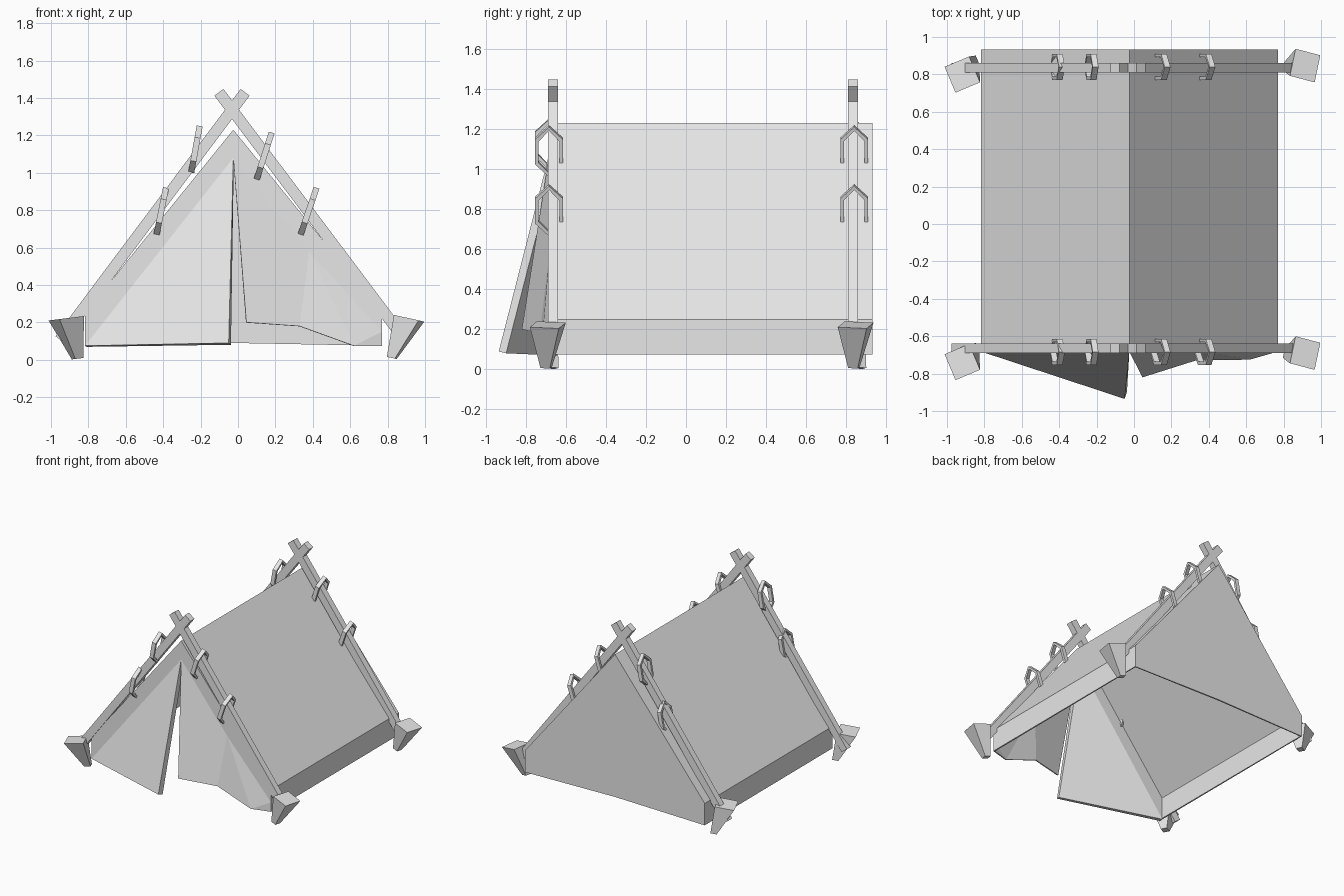
import bpy, bmesh, math
from mathutils import Vector, Matrix

if "Cube" in bpy.data.objects:
    bpy.data.objects.remove(bpy.data.objects["Cube"], do_unlink=True)

grey = bpy.data.materials.new("plain_grey")
grey.use_nodes = True
grey.diffuse_color = (0.8, 0.8, 0.8, 1)
grey.node_tree.nodes["Principled BSDF"].inputs["Base Color"].default_value = (0.8, 0.8, 0.8, 1)


def add_object(name, bm, thickness=0):
    mesh = bpy.data.meshes.new(name)
    bm.to_mesh(mesh)
    bm.free()
    mesh.materials.append(grey)
    obj = bpy.data.objects.new(name, mesh)
    bpy.context.collection.objects.link(obj)
    if thickness:
        solid = obj.modifiers.new("cloth_thickness", 'SOLIDIFY')
        solid.thickness = thickness
        solid.offset = -1


def cloth(name, faces, thickness):
    """Sheet of shared points, wound anticlockwise seen from outside."""
    bm = bmesh.new()
    made = {}
    for face in faces:
        for p in face:
            if p not in made:
                made[p] = bm.verts.new(p)
        bm.faces.new([made[p] for p in face])
    add_object(name, bm, thickness)


# Tent cross-section at the front and back
FRONT, BACK = -0.682, 0.932
section = [(-0.025, 1.23), (-0.818, 0.25), (-0.818, 0.075), (0.77, 0.075), (0.77, 0.25)]
ridge, eave_r, foot_r, foot_l, eave_l = [(x, FRONT, z) for x, z in section]
rear = [(x, BACK, z) for x, z in section]
rear_hem = (-0.025, BACK, 0.09)

# Door points
door_top = (-0.025, FRONT, 1.08)
hinge = (0.38, FRONT, 0.58)
hem_l = (0.77, FRONT, 0.15)
tip_r = (-0.05, -0.935, 0.09)
tip_l = (0.045, -0.82, 0.2)
fold = (0.33, -0.73, 0.18)
corner = (0.62, -0.725, 0.075)

# Roof, side walls and back wall
cloth("tent_body", [
    (ridge, rear[0], rear[1], eave_r),
    (eave_r, rear[1], rear[2], foot_r),
    (eave_l, rear[4], rear[0], ridge),
    (foot_l, rear[3], rear[4], eave_l),
    (rear[0], rear[4], rear[3], rear_hem, rear[2], rear[1]),
], 0.012)

# Front panels: a flat border along the roof and a door flap pulled forward
cloth("front_right_panel", [
    (ridge, eave_r, foot_r, door_top),
    (door_top, foot_r, tip_r),
], 0.04)
cloth("front_left_panel", [
    (ridge, door_top, hinge, hem_l, eave_l),
    (door_top, tip_l, fold, hinge),
    (hinge, fold, corner),
    (hinge, corner, hem_l),
    (corner, foot_l, hem_l),
], 0.01)


def pole(name, top, bottom, y):
    a, b = Vector((top[0], y, top[1])), Vector((bottom[0], y, bottom[1]))
    axis = b - a
    bm = bmesh.new()
    bmesh.ops.create_cube(bm, size=1)
    turn = Matrix.Rotation(math.atan2(axis.x, axis.z), 4, 'Y')
    size = Matrix.Diagonal((0.06, 0.05, axis.length, 1))
    bm.transform(Matrix.Translation((a + b) / 2) @ turn @ size)
    add_object(name, bm)


def stake(name, top, bottom, angle, tilt):
    """Tapered peg, sheared so that it leans while its top stays nearly level."""
    top, bottom = Vector(top), Vector(bottom)
    axis = top - bottom
    bm = bmesh.new()
    bmesh.ops.create_cone(bm, cap_ends=True, segments=4, radius1=0.034,
                          radius2=0.105, depth=axis.z)
    shear = Matrix.Identity(4)
    shear[0][2], shear[1][2] = axis.x / axis.z, axis.y / axis.z
    slope = Matrix.Identity(4)
    slope[2][0] = tilt
    spin = Matrix.Rotation(math.radians(angle + 45), 4, 'Z')
    bm.transform(Matrix.Translation((top + bottom) / 2) @ shear @ slope @ spin)
    add_object(name, bm)


def loop_tie(name, high, low, y):
    """Six-sided strap standing in a plane that holds y and the tilt."""
    a, b = Vector((high[0], y, high[1])), Vector((low[0], y, low[1]))
    along, across = (a - b).normalized(), Vector((0, 1, 0))
    side = along.cross(across)
    half = (a - b).length / 2
    bm = bmesh.new()
    rings = []
    for i in range(6):
        t = math.tau * i / 6
        ring = []
        for inset, shift in ((0, -1), (0, 1), (0.02, 1), (0.02, -1)):
            p = (a + b) / 2 + side * shift * 0.016
            p += along * math.cos(t) * (half - inset)
            p += across * math.sin(t) * (0.08 - inset)
            ring.append(bm.verts.new(p))
        rings.append(ring)
    for i in range(6):
        r, s = rings[i], rings[(i + 1) % 6]
        for k in range(4):
            n = (k + 1) % 4
            bm.faces.new((r[k], r[n], s[n], s[k]))
    bmesh.ops.recalc_face_normals(bm, faces=bm.faces)
    add_object(name, bm)


ties = {
    "right_upper_tie": ((-0.205, 1.25), (-0.25, 1.0)),
    "right_lower_tie": ((-0.385, 0.92), (-0.435, 0.67)),
    "left_upper_tie": ((0.18, 1.215), (0.1, 0.965)),
    "left_lower_tie": ((0.42, 0.92), (0.335, 0.67)),
}

# The same crossed frame stands at each end
for end, pole_y, tie_y, peg_y in (("front", -0.664, -0.684, -0.69), ("back", 0.835, 0.84, 0.847)):
    pole(end + "_right_pole", (0.038, 1.43), (-0.952, 0.108), pole_y)
    pole(end + "_left_pole", (-0.102, 1.43), (0.86, 0.15), pole_y)
    for name, (high, low) in ties.items():
        loop_tie(end + "_" + name, high, low, tie_y)
    stake(end + "_left_stake", (0.915, peg_y, 0.222), (0.822, peg_y - 0.008, 0.01), -13, -0.2)
    stake(end + "_right_stake", (-0.918, peg_y - 0.048, 0.222), (-0.858, peg_y + 0.022, 0.006), 24, 0.12)
